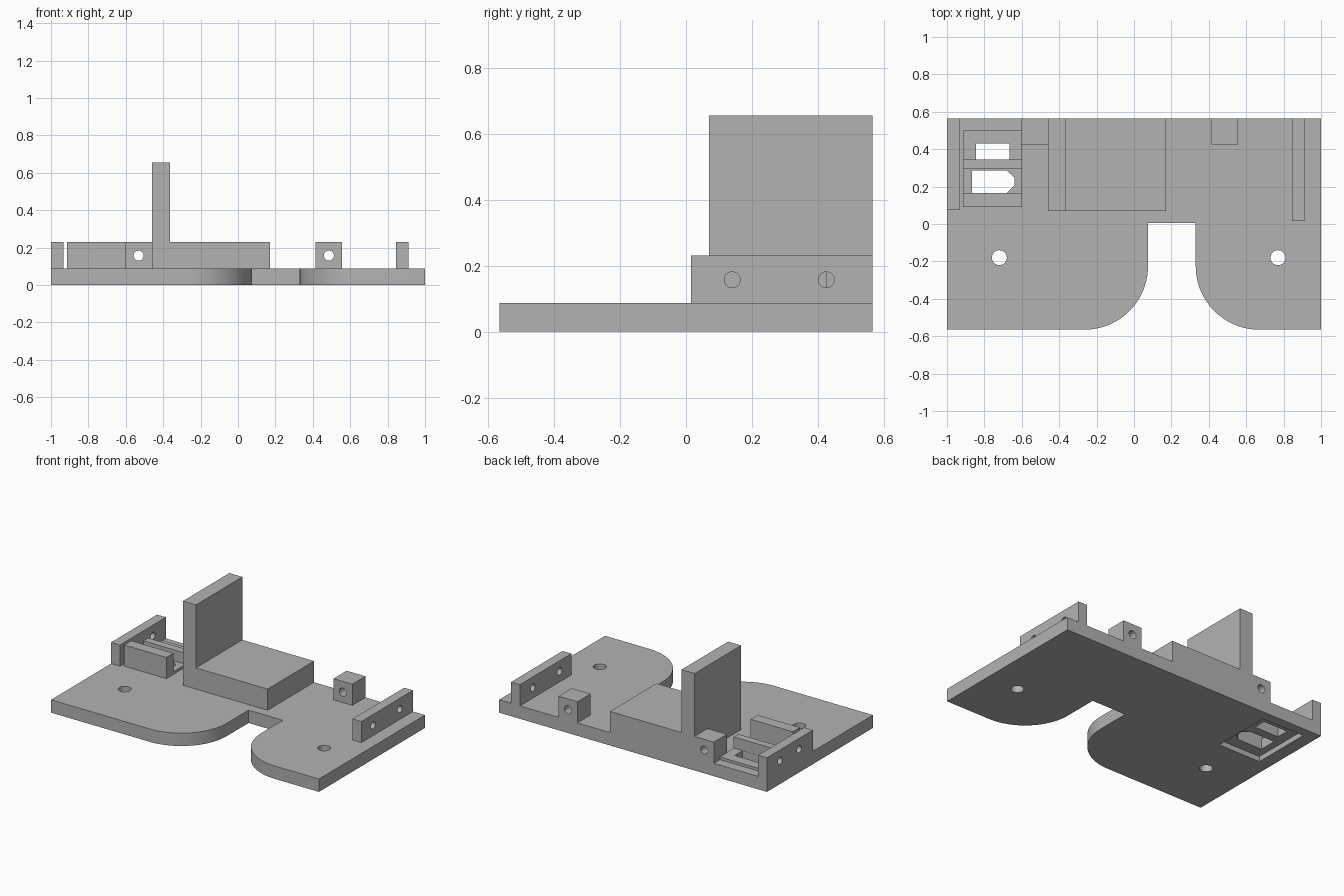
import bpy
import bmesh
from math import pi, sin, cos

cube = bpy.data.objects.get("Cube")
if cube:
    bpy.data.objects.remove(cube, do_unlink=True)

grey = bpy.data.materials.new("plain grey")
grey.use_nodes = True
grey.diffuse_color = (0.45, 0.45, 0.45, 1)
grey.node_tree.nodes["Principled BSDF"].inputs["Base Color"].default_value = (0.45, 0.45, 0.45, 1)

BASE, TOP, BACK, FRONT = 0.087, 0.23, 0.565, -0.565
HOLE_Z = 0.157


def prism(name, points, z0, z1):
    """Extrude an outline in x, y from z0 up to z1."""
    bm = bmesh.new()
    face = bm.faces.new([bm.verts.new((x, y, z0)) for x, y in points])
    up = bmesh.ops.extrude_face_region(bm, geom=[face])["geom"]
    verts = [v for v in up if isinstance(v, bmesh.types.BMVert)]
    bmesh.ops.translate(bm, verts=verts, vec=(0, 0, z1 - z0))
    bmesh.ops.recalc_face_normals(bm, faces=bm.faces)
    mesh = bpy.data.meshes.new(name)
    bm.to_mesh(mesh)
    bm.free()
    mesh.materials.append(grey)
    ob = bpy.data.objects.new(name, mesh)
    bpy.context.collection.objects.link(ob)
    return ob


def box(name, x0, x1, y0, y1, z0, z1):
    return prism(name, [(x0, y0), (x1, y0), (x1, y1), (x0, y1)], z0, z1)


def rod(centre, radius, axis):
    """Round cutter along one axis."""
    turn = {"x": (0, pi / 2, 0), "y": (pi / 2, 0, 0), "z": (0, 0, 0)}[axis]
    bpy.ops.mesh.primitive_cylinder_add(vertices=32, radius=radius, depth=0.3,
                                        location=centre, rotation=turn)
    ob = bpy.context.object
    ob.data.materials.append(grey)
    return ob


def select(ob):
    bpy.ops.object.select_all(action="DESELECT")
    ob.select_set(True)
    bpy.context.view_layer.objects.active = ob


def cut(ob, cutters):
    for c in cutters:
        c.hide_render = True
        mod = ob.modifiers.new("cut", "BOOLEAN")
        mod.operation, mod.solver, mod.object = "DIFFERENCE", "EXACT", c
        select(ob)
        bpy.ops.object.modifier_apply(modifier=mod.name)
        bpy.data.objects.remove(c, do_unlink=True)
    bpy.ops.object.shade_smooth_by_angle(angle=0.5)


def arc(cx, a0, a1, n=24, r=0.34):
    angles = [a0 + (a1 - a0) * i / n for i in range(n + 1)]
    return [(cx + r * cos(a), FRONT + r + r * sin(a)) for a in angles]


# Base plate: two rounded lobes either side of a notch
notch_l, notch_r, r = 0.075, 0.33, 0.34
outline = [(-1, BACK), (-1, FRONT)]
outline += arc(notch_l - r, -pi / 2, 0)
outline += [(notch_l, 0.005), (notch_r, 0.005)]
outline += arc(notch_r + r, pi, 1.5 * pi)
outline += [(1, FRONT), (1, BACK)]
plate = prism("base_plate", outline, 0, BASE)

# Socket opening through the plate, later filled by the raised socket floor
SX0, SX1, SY0, SY1 = -0.913, -0.598, 0.09, 0.5
cut(plate, [rod((-0.72, -0.18, 0.05), 0.04, "z"),
            rod((0.77, -0.18, 0.05), 0.04, "z"),
            box("socket_cutter", SX0, SX1, SY0, SY1, -0.1, 0.3)])

# Socket floor with two windows, recessed from below
floor = box("socket_floor", SX0, SX1, SY0, SY1, 0.035, 0.105)
keyed = [(-0.865, 0.167), (-0.68, 0.167), (-0.64, 0.205),
         (-0.64, 0.25), (-0.68, 0.285), (-0.865, 0.285)]
cut(floor, [prism("keyed_cutter", keyed, -0.1, 0.3),
            box("window_cutter", -0.845, -0.665, 0.346, 0.43, -0.1, 0.3)])
box("socket_front_bar", SX0, SX1, SY0, 0.165, 0.105, TOP)
box("socket_middle_bar", SX0, SX1, 0.295, 0.345, 0.105, 0.18)

# Side walls with cross holes
for name, x0, y0, holes in (("right_wall", -1, 0.075, (0.22, 0.425)),
                            ("left_wall", 0.845, 0.015, (0.14, 0.425))):
    wall = box(name, x0, x0 + 0.066, y0, BACK, BASE, TOP)
    cut(wall, [rod((x0 + 0.033, y, HOLE_Z), 0.024, "x") for y in holes])

# Drilled lugs at the back edge
for name, x0, x1 in (("right_lug", -0.603, -0.46), ("left_lug", 0.415, 0.556)):
    lug = box(name, x0, x1, 0.425, BACK, BASE, TOP)
    cut(lug, [rod(((x0 + x1) / 2, 0.495, HOLE_Z), 0.027, "y")])

# Raised block and upright fin
box("raised_block", -0.46, 0.172, 0.07, BACK, BASE, TOP)
box("upright_fin", -0.46, -0.363, 0.07, BACK, TOP, 0.655)
